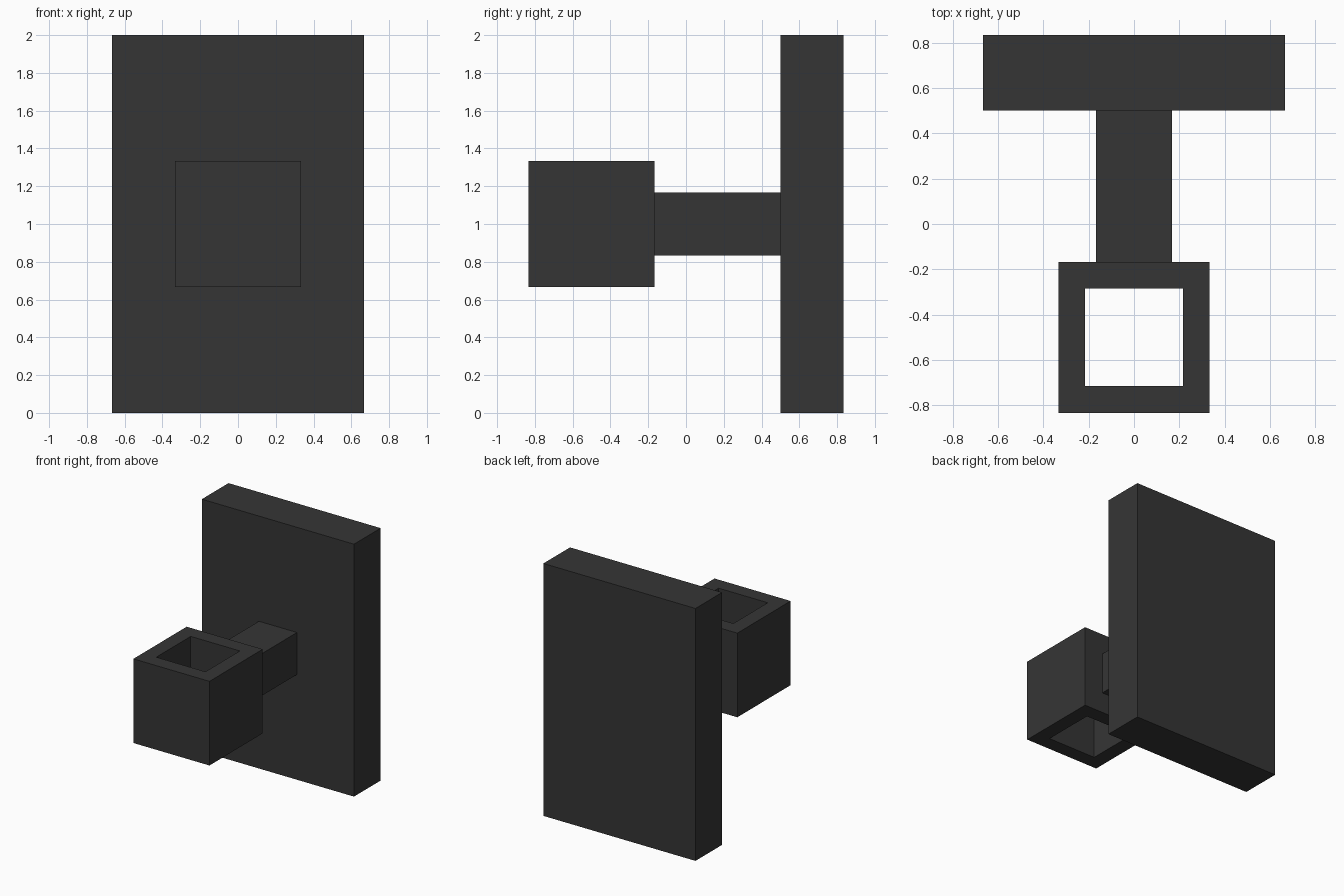
import bpy
import bmesh
from mathutils import Matrix, Vector

if "Cube" in bpy.data.objects:
    bpy.data.objects.remove(bpy.data.objects["Cube"])

U = 1 / 3  # model module: every size is a multiple of a third

mat = bpy.data.materials.new("dark_grey")
mat.diffuse_color = (0.036, 0.036, 0.036, 1)
mat.use_nodes = True
mat.node_tree.nodes["Principled BSDF"].inputs["Base Color"].default_value = mat.diffuse_color


def box(name, size, centre, through_hole=None):
    """Axis-aligned box, optionally with a vertical hole of a given wall thickness."""
    bm = bmesh.new()
    bmesh.ops.create_cube(bm, size=1, matrix=Matrix.Translation(centre) @ Matrix.Diagonal((*size, 1)))
    if through_hole:
        caps = [f for f in bm.faces if abs(f.normal.z) > 0.9]
        bmesh.ops.inset_individual(bm, faces=caps, thickness=through_hole)
        rims = [e for f in caps for e in f.edges]
        bmesh.ops.delete(bm, geom=caps, context='FACES_ONLY')
        bmesh.ops.bridge_loops(bm, edges=rims)
    bmesh.ops.recalc_face_normals(bm, faces=bm.faces)
    mesh = bpy.data.meshes.new(name)
    bm.to_mesh(mesh)
    bm.free()
    mesh.materials.append(mat)
    obj = bpy.data.objects.new(name, mesh)
    bpy.context.collection.objects.link(obj)
    return obj


# Wall plate at the back
box("back_plate", (4 * U, U, 6 * U), Vector((0, 2 * U, 1)))
# Arm joining plate and socket
box("arm", (U, 2 * U, U), Vector((0, U / 2, 1)))
# Cube socket with a square vertical hole
box("socket", (2 * U, 2 * U, 2 * U), Vector((0, -1.5 * U, 1)), through_hole=U / 2)
